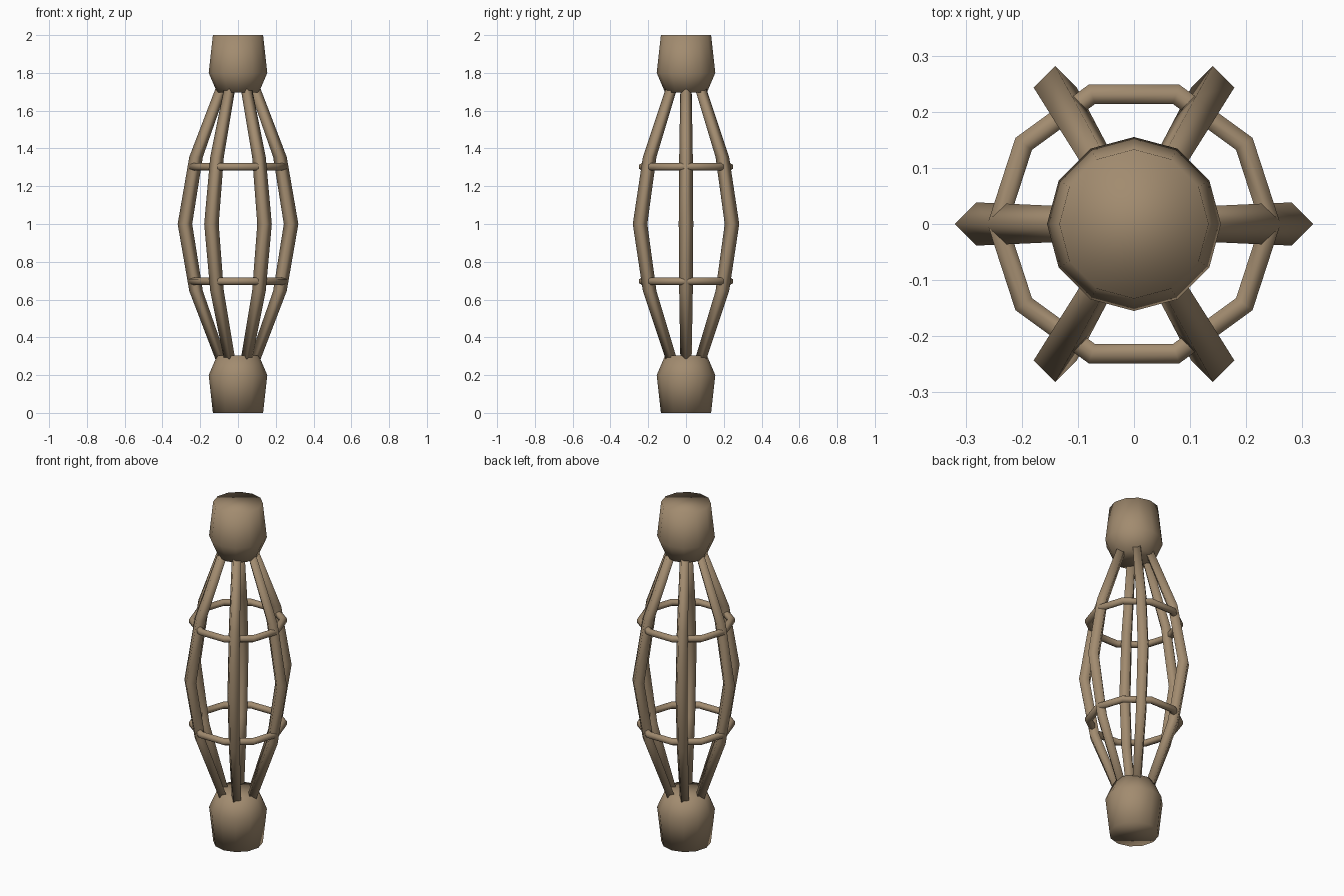
import bpy, bmesh
from math import sin, cos, pi, tau

cube = bpy.data.objects.get("Cube")
if cube:
    bpy.data.objects.remove(cube)

# One plain bronze colour for everything
bronze = bpy.data.materials.new("dull_bronze")
bronze.use_nodes = True
colour = (0.36, 0.26, 0.16, 1)
bronze.diffuse_color = colour
bronze.node_tree.nodes["Principled BSDF"].inputs["Base Color"].default_value = colour


def circle(cx, cy, z, r, sides):
    return [(cx + r * cos(tau * i / sides), cy + r * sin(tau * i / sides), z)
            for i in range(sides)]


def loft(name, sections, closed=False):
    """Skin a list of equal-sized loops; cap the ends unless closed."""
    bm = bmesh.new()
    loops = [[bm.verts.new(p) for p in s] for s in sections]
    n = len(loops[0])
    pairs = list(zip(loops, loops[1:]))
    if closed:
        pairs.append((loops[-1], loops[0]))
    else:
        bm.faces.new(loops[0])
        bm.faces.new(loops[-1])
    for a, b in pairs:
        for i in range(n):
            j = (i + 1) % n
            bm.faces.new((a[i], a[j], b[j], b[i]))
    bmesh.ops.recalc_face_normals(bm, faces=bm.faces)
    for f in bm.faces:
        f.smooth = True
    mesh = bpy.data.meshes.new(name)
    bm.to_mesh(mesh)
    bm.free()
    mesh.materials.append(bronze)
    obj = bpy.data.objects.new(name, mesh)
    bpy.context.collection.objects.link(obj)
    return obj


# End collars, the upper one mirroring the lower
collar = [(0.133, 0), (0.155, 0.2), (0.11, 0.305)]
loft("lower_collar", [circle(0, 0, z, r, 12) for r, z in collar])
loft("upper_collar", [circle(0, 0, 2 - z, r, 12) for r, z in collar])

# Six bowed ribs of square section
rib = [(0.09, 0.285, 0.03), (0.222, 0.645, 0.036), (0.281, 1, 0.0385)]
rib += [(d, 2 - z, r) for d, z, r in reversed(rib[:2])]
for k in range(6):
    a = k * pi / 3
    loft(f"rib_{k + 1}", [circle(d * cos(a), d * sin(a), z, r, 4) for d, z, r in rib])

# Two ten-sided hoops of hexagonal section
for name, height in (("lower_hoop", 0.697), ("upper_hoop", 1.303)):
    sections = []
    for k in range(10):
        a = tau * k / 10
        section = []
        for i in range(6):
            t = tau * i / 6 + pi / 2
            d = 0.243 + 0.021 * cos(t)
            section.append((d * cos(a), d * sin(a), height + 0.021 * sin(t)))
        sections.append(section)
    loft(name, sections, closed=True)
